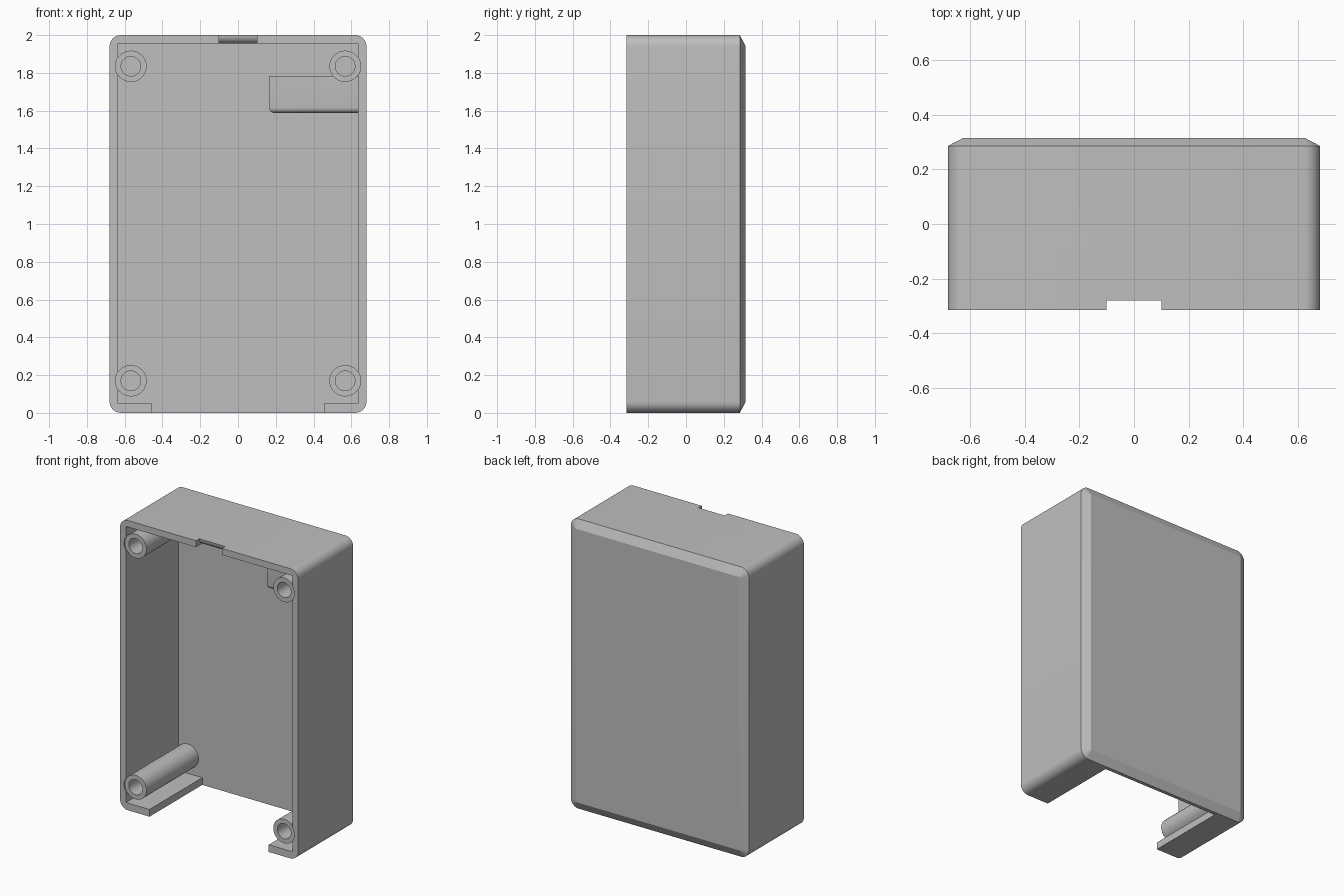
import bpy
import bmesh
from math import cos, sin, pi, radians
from mathutils import Vector, Matrix

cube = bpy.data.objects.get("Cube")
if cube:
    bpy.data.objects.remove(cube, do_unlink=True)

W, H, FRONT, BACK = 0.68, 2.0, -0.315, 0.315   # half width, height, depth limits
FLOOR = 0.26                                   # inside face of the back wall
IN_X, IN_LOW, IN_HIGH = 0.635, 0.05, 1.955     # cavity limits

grey = bpy.data.materials.new("plain grey")
grey.use_nodes = True
colour = (0.52, 0.52, 0.52, 1)
grey.diffuse_color = colour
grey.node_tree.nodes["Principled BSDF"].inputs["Base Color"].default_value = colour


def finish(name, bm):
    bmesh.ops.remove_doubles(bm, verts=bm.verts, dist=1e-5)
    bmesh.ops.recalc_face_normals(bm, faces=bm.faces)
    mesh = bpy.data.meshes.new(name)
    bm.to_mesh(mesh)
    bm.free()
    mesh.materials.append(grey)
    obj = bpy.data.objects.new(name, mesh)
    bpy.context.collection.objects.link(obj)
    return obj


def activate(obj):
    bpy.ops.object.select_all(action='DESELECT')
    obj.select_set(True)
    bpy.context.view_layer.objects.active = obj


def smooth(obj):
    activate(obj)
    bpy.ops.object.shade_smooth_by_angle(angle=radians(25))


def loft(name, loops):
    bm = bmesh.new()
    rings = [[bm.verts.new(p) for p in loop] for loop in loops]
    n = len(rings[0])
    for a, b in zip(rings, rings[1:]):
        for i in range(n):
            j = (i + 1) % n
            bm.faces.new((a[i], a[j], b[j], b[i]))
    bm.faces.new(rings[0])
    bm.faces.new(rings[-1])
    return finish(name, bm)


def rounded_loop(y, inset, radius, steps=8):
    points = []
    cx, cz = W - inset - radius, H / 2 - inset - radius
    for q, (sx, sz) in enumerate([(1, 1), (-1, 1), (-1, -1), (1, -1)]):
        for k in range(steps + 1):
            a = (q + k / steps) * pi / 2
            points.append((sx * cx + radius * cos(a), y, H / 2 + sz * cz + radius * sin(a)))
    return points


def box_bmesh(low, high):
    low, high = Vector(low), Vector(high)
    bm = bmesh.new()
    bmesh.ops.create_cube(bm, size=1, matrix=Matrix.Translation((low + high) / 2)
                          @ Matrix.Diagonal((*(high - low), 1)))
    return bm


def cut(target, cutter):
    cutter.hide_render = True
    mod = target.modifiers.new("cut", 'BOOLEAN')
    mod.operation, mod.solver, mod.object = 'DIFFERENCE', 'EXACT', cutter
    activate(target)
    bpy.ops.object.modifier_apply(modifier=mod.name)
    bpy.data.objects.remove(cutter, do_unlink=True)


# Outer shell with rounded long edges and a chamfered back
shell = loft("case_shell", [rounded_loop(FRONT, 0, 0.06),
                            rounded_loop(0.285, 0, 0.06),
                            rounded_loop(BACK, 0.057, 0.004)])

# Hollow inside and opening in the bottom wall
cut(shell, finish("cavity_cutter", box_bmesh((-IN_X, -0.5, IN_LOW), (IN_X, FLOOR, IN_HIGH))))
cut(shell, finish("opening_cutter", box_bmesh((-0.455, -0.5, -0.1), (0.455, FLOOR, 0.1))))

# Latch notch in the top wall, its back face rounding under
R = H - IN_HIGH
notch = [(-0.5, 2.1), (-0.28, 2.1)]
notch += [(-0.28 + R * (1 - cos(k * pi / 16)), H - R * sin(k * pi / 16)) for k in range(9)]
notch += [(-0.28 + R, 1.9), (-0.5, 1.9)]
cut(shell, loft("notch_cutter", [[(x, y, z) for y, z in notch] for x in (-0.1, 0.1)]))

# Screw posts: blind tubes, set just below the rim
OUTER, HOLE, TIP = 0.083, 0.052, FRONT + 0.008
for side, sx in (("left", 1), ("right", -1)):
    for level, z in (("lower", 0.17), ("upper", 1.835)):
        centre = Vector((sx * 0.567, 0, z))
        seat = [[centre + Vector((OUTER * cos(k * pi / 16), y, OUTER * sin(k * pi / 16)))
                 for k in range(32)] for y in (-0.5, TIP)]
        cut(shell, loft("seat_cutter", seat))
        bm = bmesh.new()
        profile = [(OUTER, FLOOR + 0.01), (OUTER, TIP), (HOLE, TIP), (HOLE, 0.25), (0, 0.25)]
        verts = [bm.verts.new(centre + Vector((r, y, 0))) for r, y in profile]
        edges = [bm.edges.new(pair) for pair in zip(verts, verts[1:])]
        bmesh.ops.spin(bm, geom=verts + edges, cent=centre, axis=(0, 1, 0),
                       angle=2 * pi, steps=32)
        smooth(finish(f"{level}_{side}_screw_post", bm))
smooth(shell)

# Inner support block, rounded along its lower front and lower side edges
bm = box_bmesh((0.165, 0.08, 1.587), (IN_X + 0.01, FLOOR + 0.01, 1.782))


def is_rounded(edge):
    a, b = (v.co for v in edge.verts)
    low = max(a.z, b.z) < 1.6
    return low and (max(a.y, b.y) < 0.1 or max(a.x, b.x) < 0.2)


bmesh.ops.bevel(bm, geom=[e for e in bm.edges if is_rounded(e)], offset=0.03,
                segments=6, profile=0.5, affect='EDGES')
smooth(finish("support_block", bm))
